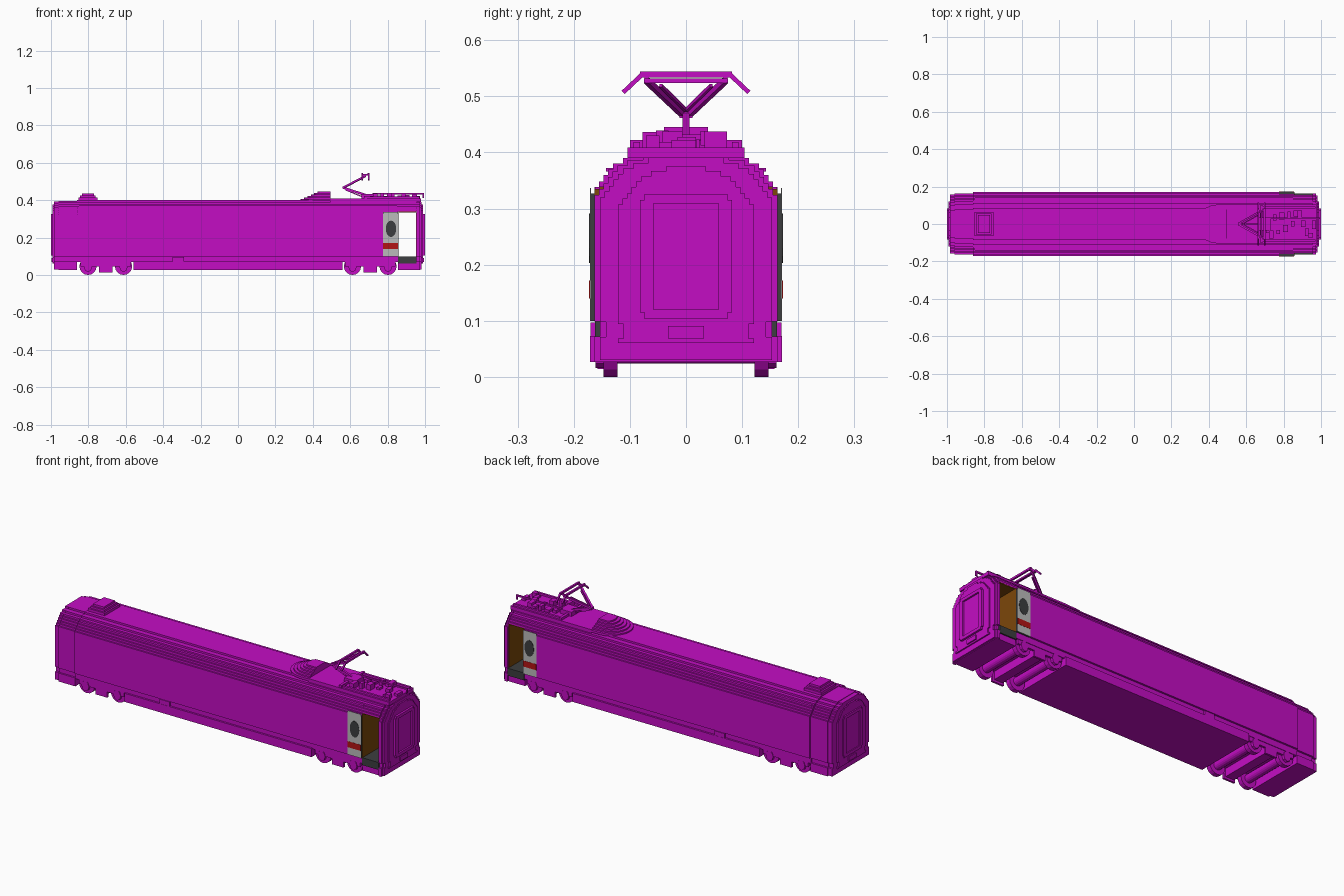
import bpy, bmesh, math, random
from mathutils import Vector

cube = bpy.data.objects.get("Cube")
if cube:
    bpy.data.objects.remove(cube, do_unlink=True)
random.seed(4)


def material(name, rgb):
    m = bpy.data.materials.new(name)
    m.use_nodes = True
    m.diffuse_color = (*rgb, 1)
    m.node_tree.nodes["Principled BSDF"].inputs["Base Color"].default_value = (*rgb, 1)
    return m


MAGENTA = material("magenta", (0.55, 0.004, 0.55))
BROWN = material("brown", (0.2, 0.062, 0.003))
LIGHT = material("light_grey", (0.5, 0.5, 0.5))
DARK = material("dark_grey", (0.045, 0.047, 0.05))
RED = material("red", (0.45, 0.007, 0.007))


def finish(name, bm, mat):
    bmesh.ops.recalc_face_normals(bm, faces=bm.faces)
    me = bpy.data.meshes.new(name)
    bm.to_mesh(me)
    bm.free()
    me.materials.append(mat)
    ob = bpy.data.objects.new(name, me)
    bpy.context.collection.objects.link(ob)
    return ob


def extrude(name, points, vec, mat):
    bm = bmesh.new()
    face = bm.faces.new([bm.verts.new(p) for p in points])
    out = bmesh.ops.extrude_face_region(bm, geom=[face])
    bmesh.ops.translate(bm, vec=vec, verts=[v for v in out["geom"] if isinstance(v, bmesh.types.BMVert)])
    return finish(name, bm, mat)


def box(name, x0, x1, y0, y1, z0, z1, mat=MAGENTA):
    return extrude(name, [(x0, y0, z0), (x1, y0, z0), (x1, y1, z0), (x0, y1, z0)], (0, 0, z1 - z0), mat)


def disc(name, x, z, rx, rz, y0, y1, mat=MAGENTA, n=16):
    ring = [(x + rx * math.cos(2 * math.pi * i / n), y0, z + rz * math.sin(2 * math.pi * i / n)) for i in range(n)]
    return extrude(name, ring, (0, y1 - y0, 0), mat)


def beam(name, a, b, r=0.004):
    a, b = Vector(a), Vector(b)
    d = b - a
    side = d.cross(Vector((0, 0, 1)))
    side = (side if side.length > 1e-5 else Vector((1, 0, 0))).normalized() * r
    up = d.cross(side).normalized() * r
    return extrude(name, [a + side + up, a - side + up, a - side - up, a + side - up], d, MAGENTA)


# Stepped shell cross-section: (half width, top of the step)
ROOF = [(.155, .348), (.147, .36), (.139, .37), (.13, .38), (.112, .39), (.085, .4)]
SHELL = [(.171, .073), (.161, .1), (.171, .327), (.163, .338)] + ROOF


def shell(name, x0, x1, z0=.027, inset=0.0, steps=SHELL, limit=1.0):
    right, z = [], z0
    for y, top in steps:
        y = min(y - inset, limit)
        top -= inset * 1.2 * top
        right += [(y, z), (y, top)]
        z = top
    outline = right + [(-y, z) for y, z in reversed(right)]
    return extrude(name, [(x0, y, z) for y, z in outline], (x1 - x0, 0, 0), MAGENTA)


# Body sections, raised over the bogies and stepped in at the ends
UPPER = [(.161, .1)] + SHELL[2:]
shell("body_middle", -.56, .56)
shell("body_over_rear_bogie", -.86, -.56, .068, 0, UPPER)
shell("body_over_front_bogie", .56, .775, .068, 0, UPPER)
shell("body_behind_doors", .775, .855, .068, 0, UPPER, .161)
shell("rear_end", -.96, -.86, .027, .008)
shell("front_end", .955, .972, .027, .008)
shell("front_corner", .972, .982, .03, .018)
shell("front_face", .982, .989, .06, .05)
shell("rear_corner", -.985, -.96, .03, .014)
shell("rear_face", -.993, -.985, .06, .05)

# Entrance vestibule, open through both sides
shell("vestibule_roof", .855, .955, .338, 0, ROOF)
box("vestibule_base", .855, .955, -.155, .155, .027, .06)
box("entrance_step", .855, .955, -.162, .162, .06, .1, DARK)
box("vestibule_inner_wall", .855, .858, -.163, .163, .1, .335, BROWN)
box("vestibule_outer_wall", .952, .955, -.155, .155, .1, .335, BROWN)
box("vestibule_ceiling", .858, .952, -.154, .154, .334, .338, BROWN)

for s, side in ((1, "left"), (-1, "right")):
    def plate(name, x0, x1, z0, z1, y0, y1, mat=MAGENTA):
        return box(side + "_" + name, x0, x1, *sorted((s * y0, s * y1)), z0, z1, mat)

    # Sliding door leaf with painted face
    plate("door_leaf", .776, .857, .1, .327, .16, .17, DARK)
    plate("door_face", .776, .855, .1, .337, .169, .1715, LIGHT)
    plate("door_stripe", .776, .855, .14, .172, .171, .1725, RED)
    disc(side + "_door_window", .818, .247, .028, .044, s * .171, s * .173, DARK)
    # Small hatch in the sill
    plate("sill_hatch", -.35, -.29, .066, .097, .155, .17)

    # Roof edge strips
    plate("roof_rib", -.85, .85, .366, .372, .13, .143)

# Gangway frame and door at both ends
for s, end, face in ((1, "front", .989), (-1, "rear", .993)):
    def part(name, depth, y0, y1, z0, z1):
        return box(end + "_" + name, *sorted((s * face, s * (face + depth))), y0, y1, z0, z1)

    tip = 1.0 - face
    part("gangway_left_post", tip, .058, .082, .115, .315)
    part("gangway_right_post", tip, -.082, -.058, .115, .315)
    part("gangway_header", tip, -.074, .074, .309, .326)
    part("gangway_sill", tip, -.074, .074, .103, .12)
    part("gangway_door", .002, -.058, .058, .12, .309)
    part("coupler_plate", tip * .6, -.032, .032, .068, .091)

# Bogies
for bx, end in ((-.707, "rear"), (.707, "front")):
    box(end + "_bogie_bolster", bx - .025, bx + .025, -.145, .145, .024, .069)
    for wx in (bx - .095, bx + .095):
        disc(end + "_axle", wx, .046, .022, .022, -.125, .125)
        for s in (1, -1):
            disc(end + "_wheel", wx, .046, .046, .046, s * .122, s * .147)
            disc(end + "_axle_box", wx, .044, .022, .028, s * .147, s * .161, n=8)
    for s in (1, -1):
        y0, y1 = sorted((s * .147, s * .158))
        box(end + "_bogie_frame", bx - .135, bx + .135, y0, y1, .045, .069)
        box(end + "_bogie_spring", bx - .035, bx + .035, y0, y1, .014, .05)

# Stepped roof unit at the rear
for i in range(3):
    d = .009 * i
    box("rear_roof_unit", -.853 + d, -.752 - d, -.065 + d, .065 - d, .398, .414 + .011 * i)

# Stepped fairing ahead of the pantograph
for i in range(6):
    nose, half, rear = .335 + .018 * i, .104 - .013 * i, .495
    arc = [math.radians(-90 + 18 * k) for k in range(11)]
    pts = [(rear, -half, .395)] + [(.445 - (.445 - nose) * math.cos(a), half * math.sin(a), .395) for a in arc]
    extrude("roof_fairing", pts + [(rear, half, .395)], (0, 0, .012 + .0076 * i), MAGENTA)

# Equipment deck
box("roof_deck", .495, .978, -.104, .104, .39, .409)
box("deck_ridge", .675, .69, -.1, .1, .405, .422)
for s in (1, -1):
    box("deck_rail", .69, .97, s * .088 - .006, s * .088 + .006, .405, .419)
for i in range(14):
    x, y = .715 + .019 * i, random.uniform(-.065, .065)
    w, d = random.uniform(.008, .016), random.uniform(.008, .022)
    box("roof_equipment", x - w, x + w, y - d, y + d, .405, random.uniform(.418, .441))
beam("cable_run", (.72, .03, .434), (.99, .03, .434))
beam("cable_end", (.99, .03, .438), (.99, .03, .412))

# Pantograph
box("pantograph_base", .66, .73, -.035, .035, .405, .432)
beam("pantograph_lower_arm", (.69, 0, .425), (.562, 0, .467), .006)
beam("pantograph_thrust_rod", (.66, 0, .42), (.575, 0, .455), .003)
beam("pantograph_knee", (.565, -.012, .467), (.565, .012, .467), .006)
for s in (1, -1):
    beam("pantograph_upper_arm", (.562, s * .004, .466), (.68, s * .07, .528), .005)
    beam("pantograph_brace", (.58, 0, .475), (.66, s * .045, .519), .003)
    beam("head_link", (.66, s * .07, .535), (.702, s * .07, .535))
    for x in (.664, .698):
        beam("head_horn", (x, s * .078, .539), (x, s * .112, .507))
for x in (.664, .698):
    beam("contact_strip", (x, -.082, .539), (x, .082, .539), .005)
beam("head_crossbar", (.68, -.075, .528), (.68, .075, .528))
